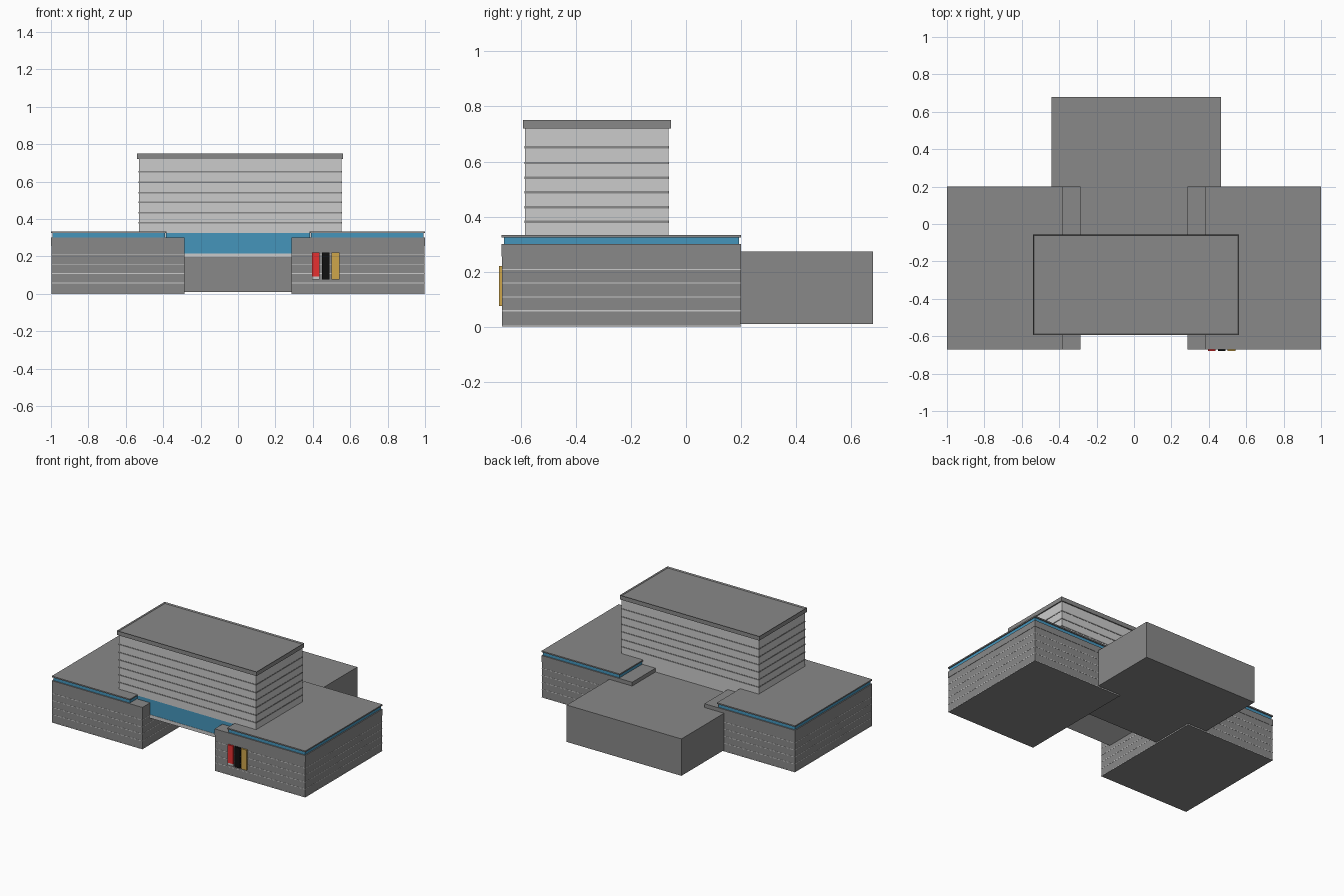
import bpy
import bmesh

if "Cube" in bpy.data.objects:
    bpy.data.objects.remove(bpy.data.objects["Cube"])


def material(name, color):
    m = bpy.data.materials.new(name)
    m.diffuse_color = (*color, 1)
    m.use_nodes = True
    m.node_tree.nodes["Principled BSDF"].inputs["Base Color"].default_value = m.diffuse_color
    return m


DARK = material("dark_grey", (0.25, 0.25, 0.25))
BLUE = material("blue_glass", (0.06, 0.30, 0.50))
RED = material("red", (0.80, 0.03, 0.03))
BLACK = material("black", (0.005, 0.005, 0.005))
GOLD = material("gold", (0.62, 0.38, 0.07))


def box(name, x, y, z, mat=None, rim=0):
    """Box from (min, max) ranges; rim sinks the top face behind a lip."""
    bm = bmesh.new()
    bmesh.ops.create_cube(bm, size=1)
    for v in bm.verts:
        for i, (a, b) in enumerate((x, y, z)):
            v.co[i] = a if v.co[i] < 0 else b
    if rim:
        bm.normal_update()
        top = max(bm.faces, key=lambda f: f.calc_center_median().z)
        bmesh.ops.inset_region(bm, faces=[top], thickness=rim)
        for v in top.verts:
            v.co.z -= rim
    me = bpy.data.meshes.new(name)
    bm.to_mesh(me)
    bm.free()
    ob = bpy.data.objects.new(name, me)
    bpy.context.collection.objects.link(ob)
    if mat:
        me.materials.append(mat)
    return ob


# Two side wings: masonry body, parapet, glazed strip and roof slab
for side, s in (("left", -1), ("right", 1)):
    def wing(part, x0, x1, y, z, mat=None):
        box(f"{side}_wing_{part}", sorted((s * x0, s * x1)), y, z, mat)

    wing("body", 0.287, 0.998, (-0.668, 0.198), (0, 0.255), DARK)
    wing("parapet", 0.285, 1.0, (-0.67, 0.20), (0.255, 0.30), DARK)
    wing("glazing", 0.39, 0.993, (-0.662, 0.192), (0.30, 0.324), BLUE)
    wing("roof_slab", 0.383, 1.0, (-0.67, 0.20), (0.324, 0.333), DARK)
    # Light masonry joints
    for i, z in enumerate((0.003, 0.058, 0.108, 0.158, 0.208)):
        wing(f"joint_{i + 1}", 0.286, 0.999, (-0.669, 0.199),
             (z - 0.002, z + 0.002))

# Low rear hall
box("rear_hall", (-0.44, 0.465), (-0.12, 0.68), (0.01, 0.273), DARK)

# Raised entrance bridge: light floor edge below a glazed storey
box("entrance_canopy", (-0.30, 0.30), (-0.585, -0.06), (0.192, 0.216))
box("entrance_glazing", (-0.385, 0.385), (-0.583, -0.08), (0.216, 0.328), BLUE)
box("rear_storey_wall", (-0.39, 0.39), (-0.08, -0.063), (0.216, 0.328))

# Tower with dark floor bands and rimmed cap
box("tower", (-0.53, 0.553), (-0.585, -0.063), (0.326, 0.722))
for i, z in enumerate((0.381, 0.434, 0.488, 0.541, 0.595, 0.652)):
    box(f"tower_floor_band_{i + 1}", (-0.532, 0.555), (-0.587, -0.061),
        (z - 0.004, z + 0.004), DARK)
box("tower_cap", (-0.54, 0.561), (-0.593, -0.055), (0.72, 0.75), DARK, rim=0.008)

# Three coloured banners on the right wing front
for name, x0, mat in (("red", 0.395, RED), ("black", 0.448, BLACK),
                      ("gold", 0.50, GOLD)):
    z0 = 0.092 if name == "red" else 0.075
    box(f"{name}_banner", (x0, x0 + 0.042), (-0.68, -0.667), (z0, 0.22), mat)
box("red_banner_foot", (0.395, 0.437), (-0.68, -0.667), (0.075, 0.092))
